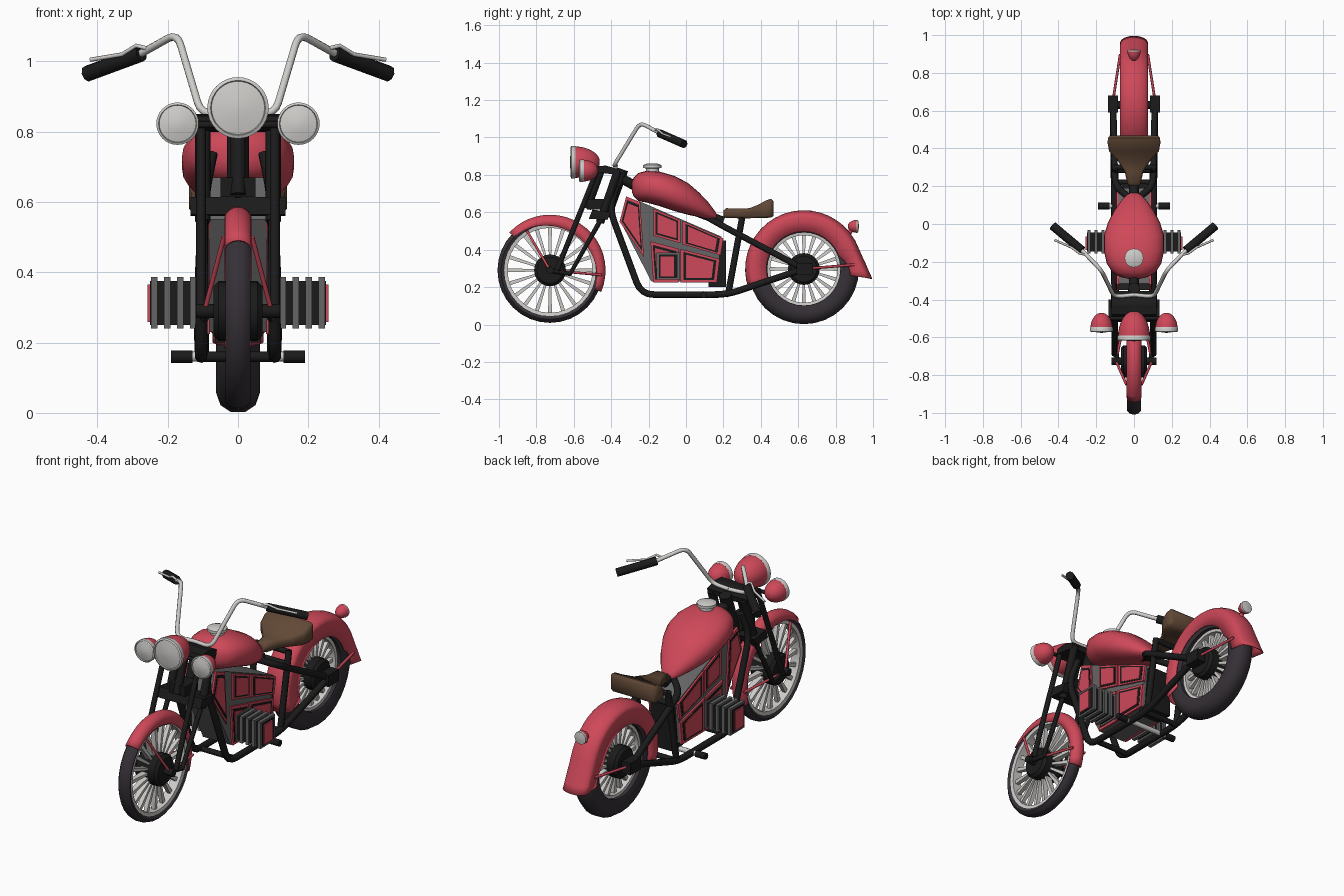
import bpy, bmesh, math
from mathutils import Vector

cube = bpy.data.objects.get("Cube")
if cube:
    bpy.data.objects.remove(cube)

def material(name, *rgb):
    m = bpy.data.materials.new(name)
    m.use_nodes = True
    m.diffuse_color = (*rgb, 1)
    m.node_tree.nodes["Principled BSDF"].inputs["Base Color"].default_value = (*rgb, 1)
    return m

RED = material("red paint", .62, .065, .1)
BLACK = material("black metal", .011, .011, .011)
RUBBER = material("tyre rubber", .036, .03, .037)
CHROME = material("chrome", .62, .61, .59)
GREY = material("grey metal", .13, .13, .13)
BROWN = material("brown leather", .12, .065, .037)

# ---------- helpers ----------
def finish(name, bm, mat, mirror=False, angle=40):
    bmesh.ops.recalc_face_normals(bm, faces=bm.faces)
    me = bpy.data.meshes.new(name)
    bm.to_mesh(me)
    bm.free()
    me.materials.append(mat)
    me.shade_smooth()
    me.set_sharp_from_angle(angle=math.radians(angle))
    ob = bpy.data.objects.new(name, me)
    bpy.context.collection.objects.link(ob)
    if mirror:
        ob.modifiers.new("mirror", "MIRROR")
    return ob

def loft(name, rings, mat, mirror=False, around=True, along=False, caps=True, angle=40):
    """Skin a list of equal point rings."""
    bm = bmesh.new()
    vs = [[bm.verts.new(p) for p in r] for r in rings]
    n, k = len(vs), len(vs[0])
    for i in range(n if along else n - 1):
        for j in range(k if around else k - 1):
            a, b = vs[i], vs[(i + 1) % n]
            bm.faces.new((a[j], a[(j + 1) % k], b[(j + 1) % k], b[j]))
    if caps and around and not along:
        bm.faces.new(vs[0])
        bm.faces.new(vs[-1])
    return finish(name, bm, mat, mirror, angle)

def lathe(name, axis, centre, profile, mat, mirror=False, ring=False, n=32):
    """Spin (radius, offset) pairs about an axis."""
    c, rings = Vector(centre), []
    for r, t in profile:
        ring_pts = []
        for i in range(n):
            a = math.tau * i / n
            u, v = r * math.cos(a), r * math.sin(a)
            ring_pts.append(c + Vector({"x": (t, u, v), "y": (u, t, v), "z": (u, v, t)}[axis]))
        rings.append(ring_pts)
    return loft(name, rings, mat, mirror, along=ring)

def tube(name, pts, r, mat, mirror=False, bend=0.0):
    """Round tube through points, with filleted corners."""
    pts = [Vector(p) for p in pts]
    path = [pts[0]]
    for a, b, c in zip(pts, pts[1:], pts[2:]):
        p, q = b + (a - b).normalized() * bend, b + (c - b).normalized() * bend
        path += [p.lerp(b, t).lerp(b.lerp(q, t), t) for t in (0, .25, .5, .75, 1)] if bend else [b]
    path.append(pts[-1])
    cu = bpy.data.curves.new(name, "CURVE")
    cu.dimensions, cu.bevel_depth, cu.bevel_resolution, cu.use_fill_caps = "3D", r, 2, True
    sp = cu.splines.new("POLY")
    sp.points.add(len(path) - 1)
    for s, p in zip(sp.points, path):
        s.co = (*p, 1)
    tmp = bpy.data.objects.new(name, cu)
    bm = bmesh.new()
    bm.from_mesh(tmp.to_mesh())
    bpy.data.objects.remove(tmp)
    return finish(name, bm, mat, mirror, 50)

def prism(name, yz, x0, x1, mat, mirror=False):
    return loft(name, [[(x, y, z) for y, z in yz] for x in (x0, x1)], mat, mirror, angle=20)

def box(name, x, y, z, mat, mirror=False):
    return prism(name, [(y[0], z[0]), (y[1], z[0]), (y[1], z[1]), (y[0], z[1])], *x, mat, mirror)

# ---------- wheels ----------
def wheel(side, y, z, tyre, rim, hub_w):
    c = (0, y, z)
    profile = tyre + [(r, -t) for r, t in reversed(tyre)]
    lathe(side + "_tyre", "x", c, profile, RUBBER, ring=True)
    lathe(side + "_rim", "x", c, [(rim, -.03), (rim, .03), (rim - .025, .026), (rim - .025, -.026)], CHROME, ring=True)
    lathe(side + "_hub", "x", c, [(.07, -hub_w), (.085, -hub_w + .015), (.085, hub_w - .015), (.07, hub_w)], BLACK, n=24)
    lathe(side + "_axle", "x", c, [(.02, -.12), (.02, .12)], BLACK, n=12)
    bm = bmesh.new()
    for i in range(20):
        a = math.tau * i / 20
        d, s = Vector((0, math.cos(a), math.sin(a))), Vector((0, -math.sin(a), math.cos(a)))
        ends = []
        for r, w, t in ((.07, .006, .02), (rim - .01, .011, .008)):
            ends.append([bm.verts.new(Vector(c) + d * r + s * w * p + Vector((t * q, 0, 0)))
                         for p, q in ((1, 1), (-1, 1), (-1, -1), (1, -1))])
        for j in range(4):
            k = (j + 1) % 4
            bm.faces.new((ends[0][j], ends[0][k], ends[1][k], ends[1][j]))
    finish(side + "_spokes", bm, CHROME, angle=20)

FY, FZ, RY, RZ = -.727, .29, .63, .297
wheel("front", FY, FZ, [(.243, .028), (.262, .036), (.275, .025), (.281, .008)], .252, .07)
wheel("rear", RY, RZ, [(.195, .048), (.24, .062), (.275, .05), (.295, .02)], .205, .075)

# ---------- fenders ----------
def fender(name, y, z, half, stations):
    """Stations: angle, outer radius, inner radius."""
    rings = []
    for deg, ro, ri in stations:
        a, ring = math.radians(deg), []
        for i in range(13):
            t = math.pi * i / 12
            r = ri if i in (0, 12) else ro - .045 * (1 - math.sin(t))
            x = half * max(-1, min(1, 1.08 * math.cos(t)))
            ring.append((x, y + r * math.cos(a), z + r * math.sin(a)))
        rings.append(ring)
    ob = loft(name, rings, RED, around=False, angle=60)
    so = ob.modifiers.new("thickness", "SOLIDIFY")
    so.thickness = .005

fender("front_fender", FY, FZ, .039,
       [(-23 + 160 * i / 20, .297, .262 - .03 * math.sin(math.pi * i / 20)) for i in range(21)])
fender("rear_fender", RY, RZ, .073,
       [(-8, .37, .25), (-2, .348, .245), (5, .332, .235), (12, .32, .22)]
       + [(20 + 180 * i / 20, .314, .2) for i in range(21)])
for end, fy, fz in (("back", -.45, .265), ("front", -.85, .5)):
    tube("front_fender_stay_" + end, [(.095, FY, FZ), (.04, fy, fz)], .007, RED, True)
tube("rear_fender_stay", [(.11, .66, .3), (.073, .9, .32)], .007, RED, True)

# tail light
lathe("tail_light", "y", (0, .9, .525), [(.008, -.035), (.022, -.025), (.032, -.005), (.035, .012)], RED, n=20)
lathe("tail_lens", "y", (0, .9, .525), [(.035, .012), (.034, .02), (.01, .024)], CHROME, n=20)
tube("tail_light_stalk", [(0, .86, .47), (0, .89, .515)], .012, RED)

# ---------- headlights ----------
def lamp(name, x, y, z, r, depth, mirror=False):
    dome = [(r * math.cos(a), depth * math.sin(a)) for a in (math.pi * i / 18 for i in range(9))]
    lathe(name + "_shell", "y", (x, y, z), dome, RED, mirror)
    lathe(name + "_lens", "y", (x, y, z),
          [(r, .005), (r * 1.04, 0), (r * 1.04, -.018), (r * .93, -.022), (r * .9, -.016), (r * .4, -.024), (.005, -.026)],
          CHROME, mirror)

lamp("headlight", 0, -.595, .868, .084, .135)
lamp("side_light", .172, -.55, .823, .058, .08, True)
tube("lamp_bracket", [(-.17, -.5, .82), (.17, -.5, .82)], .01, BLACK)

# ---------- fork ----------
tube("fork_front_leg", [(.105, -.475, .825), (.105, -.69, .29)], .014, BLACK, True)
tube("fork_rear_leg", [(.1, -.45, .57), (.095, -.62, .27), (.09, FY, FZ)], .013, BLACK, True)
tube("fork_sleeve", [(.1, -.365, .82), (.1, -.46, .545)], .022, BLACK, True)
prism("upper_clamp", [(-.49, .815), (-.36, .8), (-.355, .83), (-.43, .85), (-.48, .845)], -.12, .12, BLACK)
prism("lower_clamp", [(-.52, .565), (-.42, .56), (-.4, .6), (-.5, .615)], -.135, .135, BLACK)
tube("steering_head", [(0, -.34, .83), (0, -.43, .58)], .032, BLACK)
tube("fork_spring", [(0, -.45, .84), (0, -.53, .62)], .022, BLACK)
box("spring_seat", (-.05, .05), (-.53, -.42), (.615, .67), BLACK)

# ---------- frame ----------
tube("backbone", [(0, -.36, .79), (0, -.2, .7), (0, .2, .55)], .026, BLACK, bend=.06)
tube("frame_loop", [(.075, -.37, .74), (.1, -.41, .62), (.105, -.24, .16), (.105, .22, .16), (.11, RY, RZ)],
     .018, BLACK, True, .07)
tube("upper_stay", [(0, .12, .57), (.1, .2, .525), (.11, RY, RZ)], .018, BLACK, True, .05)
tube("seat_post", [(.1, .225, .16), (.1, .3, .57)], .017, BLACK, True)
for i, (y, z) in enumerate(((.22, .16), (.285, .5), (-.18, .16), (.3, .56))):
    tube(f"frame_crossbar_{i}", [(-.1, y, z), (.1, y, z)], .015, BLACK)
box("axle_block", (.085, .138), (.59, .68), (.265, .33), BLACK, True)
tube("foot_peg_bar", [(-.13, .095, .16), (.13, .095, .16)], .014, CHROME)
tube("foot_peg", [(.13, .095, .16), (.19, .095, .16)], .018, BLACK, True)

# ---------- engine ----------
prism("engine_body", [(-.315, .67), (-.24, .655), (.19, .47), (.165, .23), (-.185, .23), (-.35, .55)], -.083, .083, GREY)
panels = {
    "front_panel": [(-.32, .685), (-.245, .655), (-.225, .36), (-.355, .55)],
    "upper_panel": [(-.175, .62), (-.03, .56), (-.03, .435), (-.175, .475)],
    "rear_panel": [(-.02, .555), (.2, .46), (.185, .37), (-.02, .43)],
    "lower_panel": [(-.03, .405), (.18, .35), (.165, .225), (-.03, .225)],
    "middle_panel": [(-.19, .445), (-.04, .405), (-.04, .225), (-.175, .225)],
}
for name, pts in panels.items():
    cy, cz = (sum(v) / 4 for v in zip(*pts))
    for part, scale, x, mat in (("", 1, .092, RED), ("_groove", .84, .094, BLACK), ("_inset", .7, .097, RED)):
        prism(name + part, [(cy + (y - cy) * scale, cz + (z - cz) * scale) for y, z in pts], .08, x, mat, True)
box("gearbox", (-.065, .065), (.12, .215), (.2, .45), BLACK)
box("cylinder", (.08, .25), (-.145, -.045), (.25, .375), BLACK, True)
for i in range(5):
    x = .238 - .037 * i
    box(f"cooling_fin_{i}", (x - .009, x + .009), (-.157, -.033), (.24, .386), GREY, True)
box("cylinder_cap", (.25, .257), (-.137, -.065), (.258, .365), RED, True)

# ---------- tank: y, centre z, half width, half height ----------
tank = [(-.29, .735, .03, .025), (-.28, .735, .075, .05), (-.255, .735, .115, .075), (-.21, .737, .144, .085),
        (-.14, .725, .16, .092), (-.06, .7, .16, .094), (.01, .672, .137, .085), (.07, .64, .105, .066),
        (.12, .608, .07, .045), (.155, .582, .038, .024), (.168, .572, .012, .01)]

def oval(y, cz, w, h, n=24):
    pts = []
    for i in range(n):
        c, s = math.cos(math.tau * i / n), math.sin(math.tau * i / n)
        pts.append((w * math.copysign(abs(c) ** .85, c), y, cz + h * math.copysign(abs(s) ** .85, s)))
    return pts

loft("fuel_tank", [oval(*t) for t in tank], RED, angle=60)
lathe("fuel_cap", "z", (0, -.18, .8), [(.035, 0), (.035, .035), (.05, .037), (.05, .052), (.03, .06)], CHROME, n=20)

# ---------- seat: y, half width, bottom, top ----------
seat = [(.2, .025, .575, .61), (.215, .035, .57, .622), (.28, .05, .568, .62), (.34, .09, .568, .622),
        (.385, .132, .57, .64), (.43, .14, .57, .665), (.455, .138, .572, .672), (.468, .128, .58, .66)]
rings = []
for y, w, lo, hi in seat:
    e = .012
    rings.append([(-w + e, y, lo), (w - e, y, lo), (w, y, lo + e), (w, y, hi - e),
                  (w - e, y, hi), (-w + e, y, hi), (-w, y, hi - e), (-w, y, lo + e)])
loft("seat", rings, BROWN, angle=50)

# ---------- handlebars ----------
tube("handlebar", [(0, -.375, .85), (.105, -.385, .85), (.173, -.245, 1.08), (.29, -.125, 1.015)], .011, CHROME, True, .04)
tube("grip", [(.275, -.14, 1.022), (.43, -.01, .965)], .023, BLACK, True)
tube("brake_lever", [(.25, -.165, 1.035), (.29, -.155, 1.045), (.33, -.125, 1.02), (.42, -.085, 1.005)], .006, CHROME, True)
